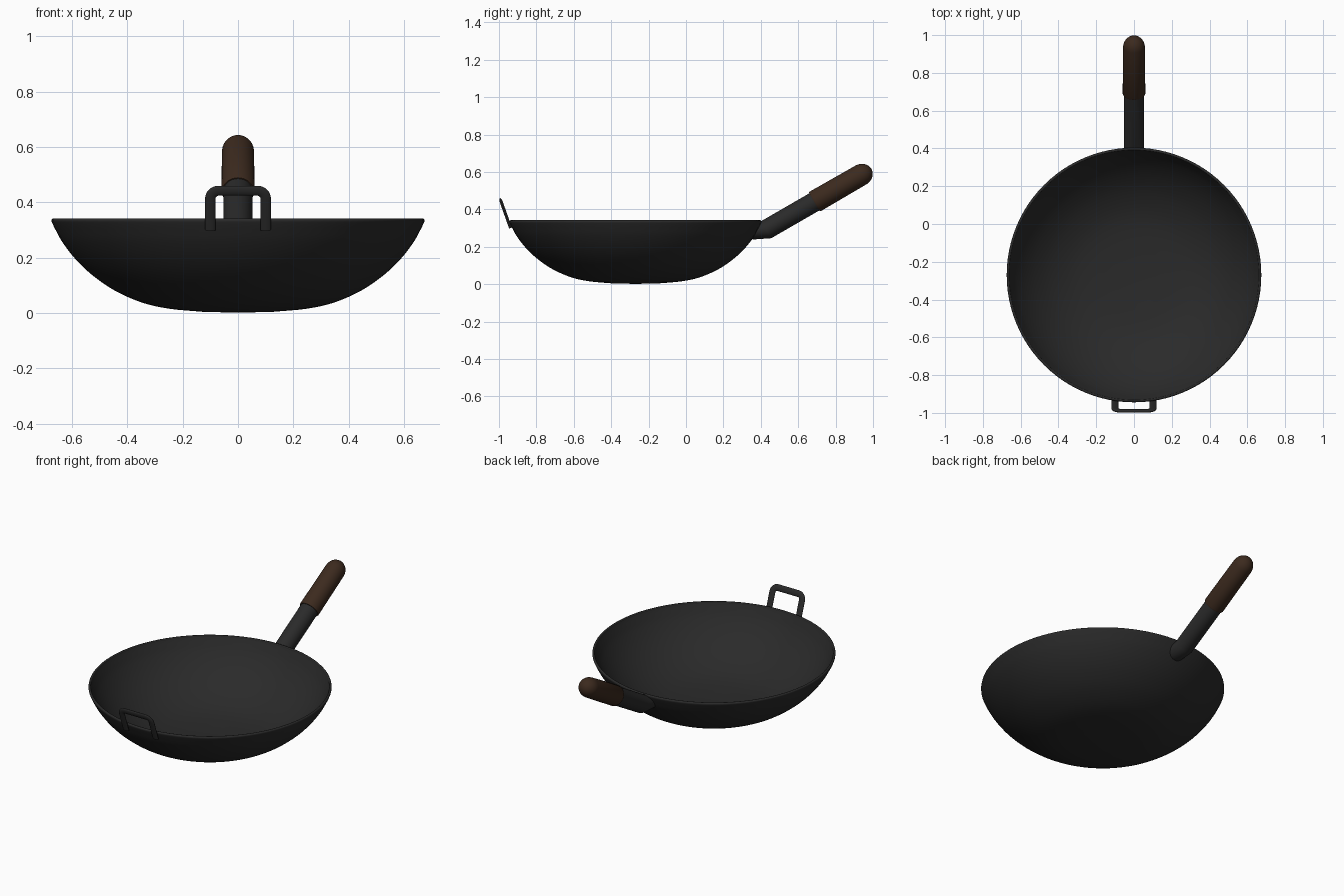
import bpy, bmesh
from math import sin, cos, pi, radians
from mathutils import Vector

if "Cube" in bpy.data.objects:
    bpy.data.objects.remove(bpy.data.objects["Cube"])


def material(name, color):
    m = bpy.data.materials.new(name)
    m.diffuse_color = (*color, 1)
    m.use_nodes = True
    m.node_tree.nodes["Principled BSDF"].inputs["Base Color"].default_value = m.diffuse_color
    return m


iron = material("dark_iron", (0.023, 0.023, 0.023))
wood = material("dark_wood", (0.045, 0.023, 0.013))


def loft(name, rings, mat, angle=40):
    """Skin closed rings of points; a one-point ring makes a pole."""
    bm = bmesh.new()
    rows = [[bm.verts.new(p) for p in ring] for ring in rings]
    for a, b in zip(rows, rows[1:]):
        n = max(len(a), len(b))
        for i in range(n):
            j = (i + 1) % n
            face = []
            for v in (a[i % len(a)], a[j % len(a)], b[j % len(b)], b[i % len(b)]):
                if v not in face:
                    face.append(v)
            bm.faces.new(face)
    for row in (rows[0], rows[-1]):
        if len(row) > 1:
            bm.faces.new(row)
    bmesh.ops.recalc_face_normals(bm, faces=bm.faces)
    mesh = bpy.data.meshes.new(name)
    bm.to_mesh(mesh)
    bm.free()
    mesh.materials.append(mat)
    ob = bpy.data.objects.new(name, mesh)
    bpy.context.collection.objects.link(ob)
    bpy.ops.object.select_all(action='DESELECT')
    ob.select_set(True)
    bpy.context.view_layer.objects.active = ob
    bpy.ops.object.shade_smooth_by_angle(angle=radians(angle))
    return ob


def ellipse(c, u, v, n=32):
    c, u, v = Vector(c), Vector(u), Vector(v)
    return [c + u * cos(2 * pi * i / n) + v * sin(2 * pi * i / n) for i in range(n)]


def smooth_path(pts, n=4):
    """Catmull-Rom curve through the points."""
    p = [Vector(q) for q in pts]
    p = [2 * p[0] - p[1]] + p + [2 * p[-1] - p[-2]]
    out = []
    for a, b, c, d in zip(p, p[1:], p[2:], p[3:]):
        for i in range(n):
            t = i / n
            out.append(0.5 * (2 * b + (c - a) * t + (2 * a - 5 * b + 4 * c - d) * t * t
                              + (3 * b - a - 3 * c + d) * t ** 3))
    return out + [p[-2]]


# Bowl: flattened base, curved wall, thin rounded rim
CY, T = -0.27, 0.014
outer = smooth_path([(0.12, 0.004), (0.25, 0.016), (0.35, 0.039), (0.45, 0.084),
                     (0.53, 0.140), (0.59, 0.198), (0.635, 0.257), (0.66, 0.302),
                     (0.672, 0.327), (0.674, 0.334)])
inner = []
for i, p in enumerate(outer):
    d = (outer[min(i + 1, len(outer) - 1)] - outer[max(i - 1, 0)]).normalized()
    inner.append(p + Vector((-d.y, d.x)) * T)
end, tip = outer[-1], inner[-1]
mid, half = (end + tip) / 2, (end - tip) / 2
rim = [mid + half * cos(a) + Vector((0, T / 2)) * sin(a)
       for a in (pi * k / 6 for k in range(1, 6))]
profile = outer + rim + inner[::-1]
rings = [[(0, CY, 0.002)]]
rings += [ellipse((0, CY, z), (r, 0, 0), (0, r, 0), 96) for r, z in profile]
rings += [[(0, CY, 0.002 + T)]]
loft("bowl", rings, iron, 60)

# Long handle axis, rising 30 degrees towards the back
axis = Vector((0, cos(pi / 6), 0.5))
up = Vector((0, -0.5, cos(pi / 6)))
joint = Vector((0, 0.6875, 0.441))


def handle_ring(d, r):
    return ellipse(joint + axis * d, (r, 0, 0), up * r)


# Metal neck: slanted foot sits against the bowl wall
foot = ellipse((0, 0.376, 0.286), (0.053, 0, 0), (0, 0.021, 0.047))
loft("handle_neck", [foot, handle_ring(-0.298, 0.053), handle_ring(0.03, 0.053)], iron)

# Wooden grip with light taper and domed end
L, D, E = 0.285, 0.058, 0.066
grip = [handle_ring(-0.002, 0.057), handle_ring(0.004, 0.060)]
grip += [handle_ring(L + E * sin(a), D * cos(a))
         for a in (pi / 2 * i / 10 for i in range(10))]
grip.append([joint + axis * (L + E)])
loft("wooden_grip", grip, wood)

# Front loop handle: flattened bar swept along a rounded U, leaning outwards
base = Vector((0, -0.938, 0.30))
lean = Vector((0, -0.055, 0.155)).normalized()
normal = Vector((1, 0, 0)).cross(lean)
W, top, c = 0.1, 0.151, 0.03
path = [(-W, 0, pi)]
for cx, start in ((-W + c, pi), (W - c, pi / 2)):
    for i in range(9):
        a = start - pi / 2 * i / 8
        path.append((cx + c * cos(a), top - c + c * sin(a), a))
path.append((W, 0, 0))
rings = []
for x, s, a in path:
    side = Vector((cos(a), 0, 0)) + lean * sin(a)
    rings.append(ellipse(base + Vector((x, 0, 0)) + lean * s, side * 0.019, normal * 0.008, 20))
loft("front_loop_handle", rings, iron)
